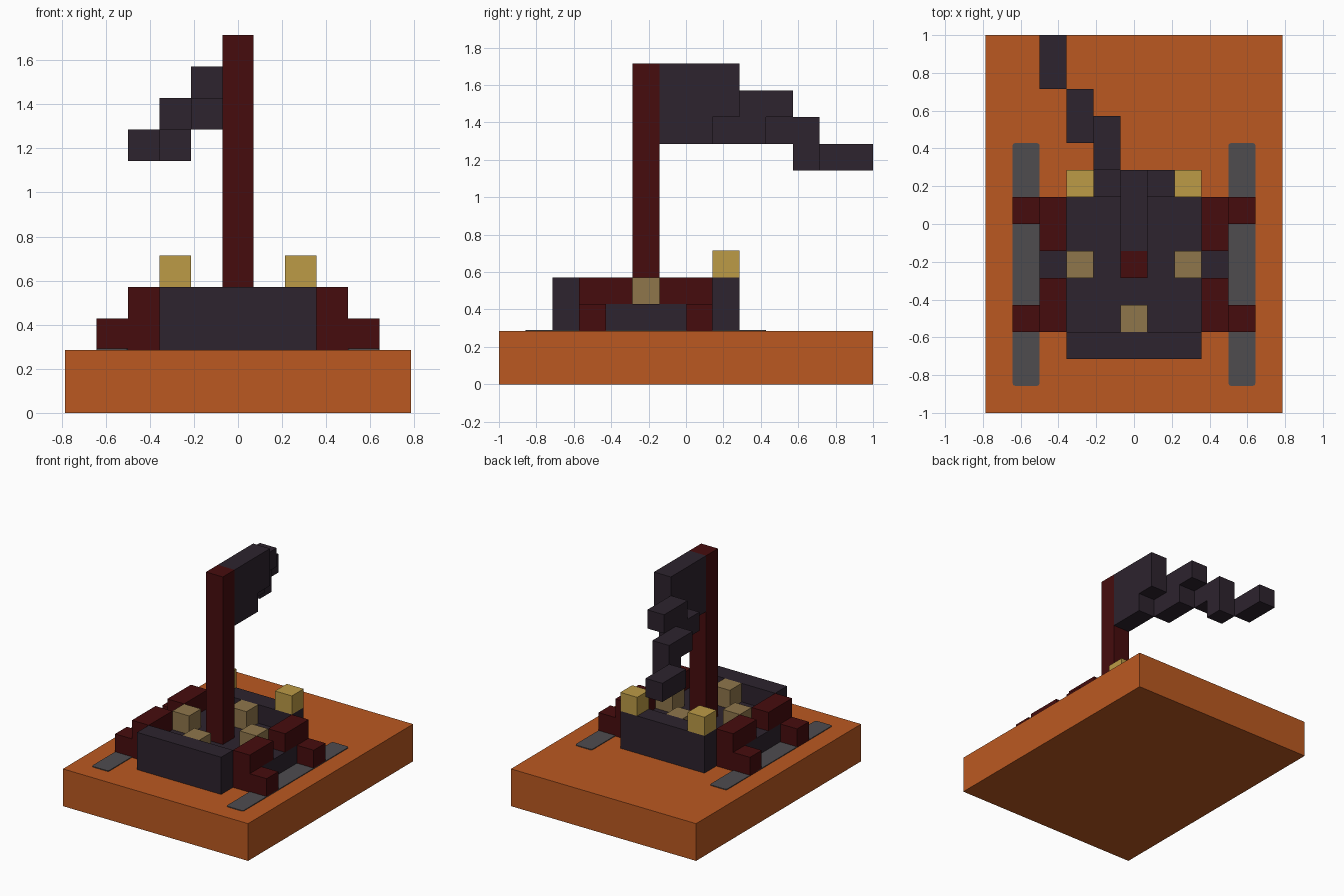
import bpy

if "Cube" in bpy.data.objects:
    bpy.data.objects.remove(bpy.data.objects["Cube"], do_unlink=True)

U = 1 / 7  # block size


def linear(c):
    c /= 255
    return c / 12.92 if c <= 0.04045 else ((c + 0.055) / 1.055) ** 2.4


def material(name, *rgb):
    mat = bpy.data.materials.new(name)
    mat.use_nodes = True
    colour = [linear(c) for c in rgb] + [1]
    mat.diffuse_color = colour
    bsdf = mat.node_tree.nodes["Principled BSDF"]
    bsdf.inputs["Base Color"].default_value = colour
    bsdf.inputs["Roughness"].default_value = 0.9
    return mat


ORANGE = material("burnt orange", 187, 89, 33)
RED = material("dark red", 70, 12, 13)
DARK = material("dark plum", 45, 35, 46)
GOLD = material("gold", 188, 155, 70)
TAN = material("tan", 143, 118, 75)
GREY = material("grey", 78, 76, 79)


def box(name, mat, x, y, z):
    """Box between (min, max) pairs measured in blocks."""
    spans = (x, y, z)
    bpy.ops.mesh.primitive_cube_add(size=1)
    ob = bpy.context.object
    ob.name = name
    centre = [(a + b) / 2 * U for a, b in spans]
    size = [(b - a) * U for a, b in spans]
    for v in ob.data.vertices:
        v.co = [c + s * p for c, s, p in zip(centre, size, v.co)]
    ob.data.materials.append(mat)
    return ob


def pair(name, mat, x, y, z):
    """The same box on both sides."""
    return [box("left_" + name, mat, x, y, z),
            box("right_" + name, mat, (-x[1], -x[0]), y, z)]


# Base slab
box("base", ORANGE, (-5.5, 5.5), (-7, 7), (0, 2))

# Hull: floor, end walls and sides
box("floor", DARK, (-2.5, 2.5), (-4, 1), (2, 3))
box("front_wall", DARK, (-2.5, 2.5), (-5, -4), (2, 4))
box("back_wall", DARK, (-2.5, 2.5), (1, 2), (2, 4))
pair("side", DARK, (2.5, 3.5), (-3, 0), (2, 3))

# Rails, posts and feet
pair("front_rail", RED, (2.5, 3.5), (-4, -2), (3, 4))
pair("back_rail", RED, (2.5, 3.5), (-1, 1), (3, 4))
for end, y in (("front", -4), ("back", 0)):
    pair(end + "_post", RED, (2.5, 3.5), (y, y + 1), (2, 3))
    pair(end + "_foot", RED, (3.5, 4.5), (y, y + 1), (2, 3))

# Runner strips on the base, with rounded corners
for strip in pair("runner_strip", GREY, (3.5, 4.5), (-6, 3), (2, 2.04)):
    bevel = strip.modifiers.new("rounded_corners", "BEVEL")
    bevel.width = 0.015
    bevel.segments = 3
    bevel.limit_method = "WEIGHT"
    weights = strip.data.attributes.new("bevel_weight_edge", "FLOAT", "EDGE")
    for e in strip.data.edges:
        a, b = (strip.data.vertices[i].co for i in e.vertices)
        weights.data[e.index].value = float(abs(a.z - b.z) > 0.001)

# Seats and stern lamps
pair("seat", TAN, (1.5, 2.5), (-2, -1), (3, 4))
box("front_seat", TAN, (-0.5, 0.5), (-4, -3), (3, 4))
box("back_seat", TAN, (-0.5, 0.5), (0, 1), (3, 4))
pair("lamp", GOLD, (1.5, 2.5), (1, 2), (4, 5))

# Mast
box("mast", RED, (-0.5, 0.5), (-2, -1), (3, 12))

# Stepped flag: column centre, y span, z span
flag = [
    (0, (-1, 2), (10, 12)),
    (0, (-1, 1), (9, 10)),
    (-1, (2, 4), (10, 11)),
    (-1, (1, 3), (9, 10)),
    (-2, (3, 5), (9, 10)),
    (-2, (4, 5), (8, 9)),
    (-3, (5, 7), (8, 9)),
]
for i, (x, y, z) in enumerate(flag, 1):
    box(f"flag_step_{i}", DARK, (x - 0.5, x + 0.5), y, z)
